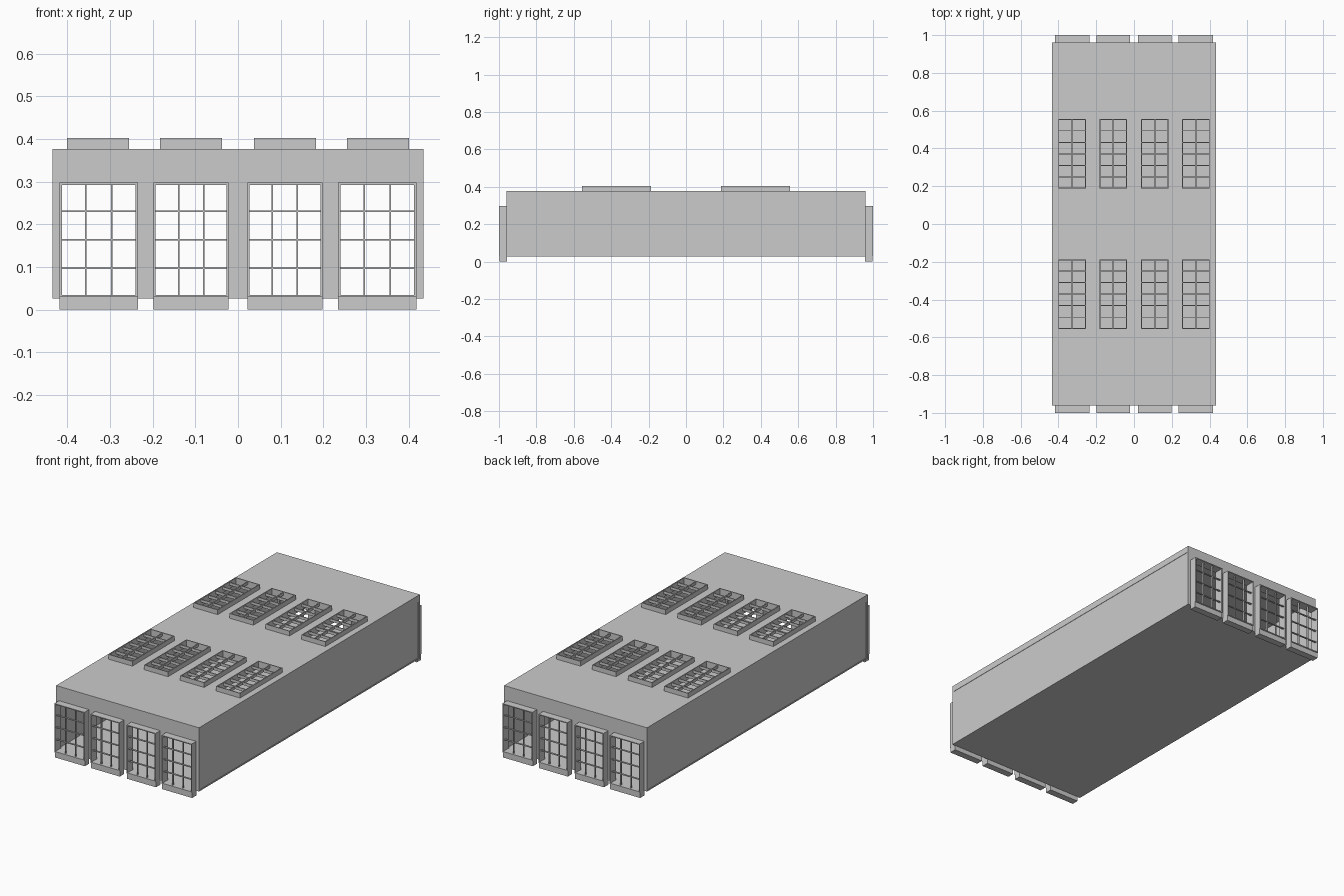
import bpy, bmesh
from mathutils import Vector

if "Cube" in bpy.data.objects:
    bpy.data.objects.remove(bpy.data.objects["Cube"])

X, Y, Z0, Z1 = 0.435, 0.96, 0.03, 0.377
WINDOWS = [(-0.418, -0.235), (-0.198, -0.022), (0.022, 0.198), (0.235, 0.418)]
SKYLIGHTS = [(-0.401, -0.255), (-0.183, -0.037), (0.037, 0.183), (0.255, 0.401)]
SKY_Y = [(-0.555, -0.187), (0.187, 0.555)]


def build(name, boxes):
    """One object from a list of (min corner, max corner) boxes."""
    bm = bmesh.new()
    for lo, hi in boxes:
        lo, hi = Vector(lo), Vector(hi)
        verts = bmesh.ops.create_cube(bm, size=1)["verts"]
        for v in verts:
            v.co = Vector([(lo[i] + hi[i]) / 2 + v.co[i] * (hi[i] - lo[i]) for i in range(3)])
    return finish(name, bm)


def finish(name, bm):
    me = bpy.data.meshes.new(name)
    bm.to_mesh(me)
    bm.free()
    ob = bpy.data.objects.new(name, me)
    bpy.context.collection.objects.link(ob)
    return ob


def panel(name, u_lim, v_lim, holes, place, thickness):
    """Flat plate with rectangular holes, given thickness by solidify."""
    us = sorted({*u_lim, *(u for h in holes for u in h[0])})
    vs = sorted({*v_lim, *(v for h in holes for v in h[1])})
    bm = bmesh.new()
    grid = [[bm.verts.new(place(u, v)) for v in vs] for u in us]
    for i in range(len(us) - 1):
        for j in range(len(vs) - 1):
            cu, cv = (us[i] + us[i + 1]) / 2, (vs[j] + vs[j + 1]) / 2
            if not any(a < cu < b and c < cv < d for (a, b), (c, d) in holes):
                bm.faces.new((grid[i][j], grid[i + 1][j], grid[i + 1][j + 1], grid[i][j + 1]))
    loose = [v for v in bm.verts if not v.link_faces]
    bmesh.ops.delete(bm, geom=loose, context='VERTS')
    ob = finish(name, bm)
    mod = ob.modifiers.new("thickness", 'SOLIDIFY')
    mod.thickness, mod.offset = thickness, 0
    return ob


def lattice(name, u, v, w, bars, cols, rows, rim, bar, place):
    """Deep rectangular rim (depth range w) with thin glazing bars (depth range bars)."""
    (a, b), (c, d) = u, v
    parts = [((a, c, w[0]), (a + rim, d, w[1])), ((b - rim, c, w[0]), (b, d, w[1])),
             ((a + rim, c, w[0]), (b - rim, c + rim, w[1])),
             ((a + rim, d - rim, w[0]), (b - rim, d, w[1]))]
    for i in range(1, cols):
        p = a + (b - a) * i / cols
        parts.append(((p - bar, c + rim, bars[0]), (p + bar, d - rim, bars[1])))
    for j in range(1, rows):
        p = c + (d - c) * j / rows
        parts.append(((a + rim, p - bar, bars[0]), (b - rim, p + bar, bars[1])))
    boxes = []
    for lo, hi in parts:
        p, q = place(*lo), place(*hi)
        boxes.append(([min(s) for s in zip(p, q)], [max(s) for s in zip(p, q)]))
    return build(name, boxes)


# Hall: floor, side walls with a slightly proud roof band
build("floor", [((-X, -Y, 0.026), (X, Y, 0.033))])
for side, s in (("left", -1), ("right", 1)):
    xs = sorted((s * (X - 0.002), s * (X - 0.012)))
    build(side + "_wall", [((xs[0], -Y, 0.033), (xs[1], Y, Z1 - 0.012))])
    xs = sorted((s * X, s * (X - 0.002)))
    build(side + "_roof_band", [((xs[0], -Y, 0.342), (xs[1], Y, Z1 - 0.012))])

# Roof with skylight openings
panel("roof", (-X, X), (-Y, Y),
      [((a + 0.005, b - 0.005), (c + 0.005, d - 0.005)) for a, b in SKYLIGHTS for c, d in SKY_Y],
      lambda u, v: (u, v, Z1 - 0.006), 0.012)

# Skylights
for a, b in SKYLIGHTS:
    for c, d in SKY_Y:
        lattice("skylight", (a, b), (c, d), (Z1 - 0.001, 0.403), (0.385, 0.4),
                2, 6, 0.005, 0.0025, lambda u, v, w: (u, v, w))

# End walls, projecting windows and their sills
for end, s in (("front", -1), ("back", 1)):
    panel(end + "_wall", (-X, X), (Z0, Z1 - 0.012),
          [((a + 0.004, b - 0.004), (Z0, 0.293)) for a, b in WINDOWS],
          lambda u, v: (u, s * (Y - 0.006), v), 0.012)
    for a, b in WINDOWS:
        lattice(end + "_window", (a, b), (Z0, 0.298), (Y - 0.002, 1.0), (0.982, 0.992),
                3, 4, 0.005, 0.0018, lambda u, v, w: (u, s * w, v))
        ys = sorted((s * (Y - 0.002), s * 0.996))
        build(end + "_sill", [((a, ys[0], 0), (b, ys[1], Z0))])
